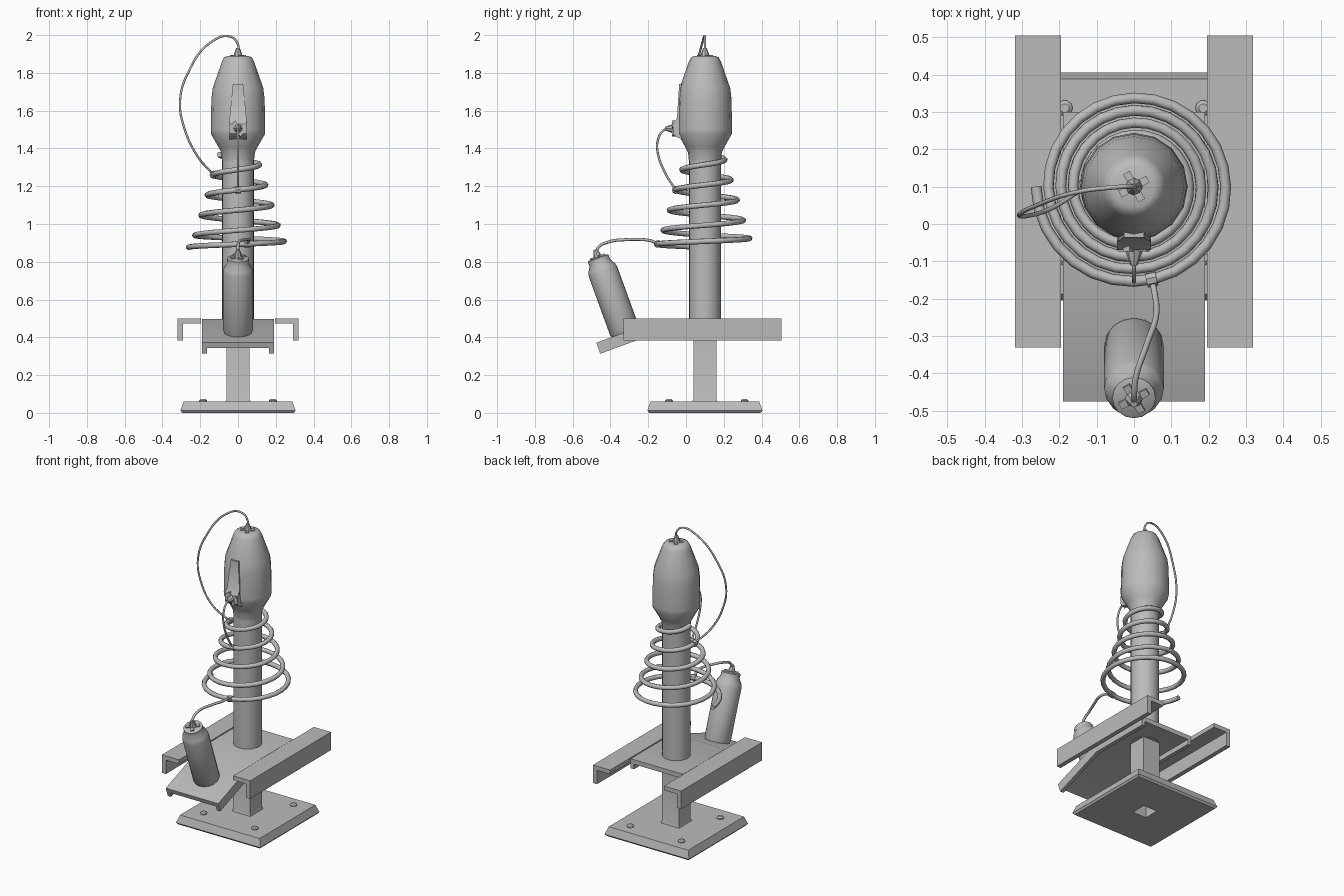
import bpy, bmesh, math
from mathutils import Vector, Matrix

if "Cube" in bpy.data.objects:
    bpy.data.objects.remove(bpy.data.objects["Cube"])

CY = 0.1                       # column axis position in y
TILT = math.radians(20)        # slope of the front tray
grey = bpy.data.materials.new("grey")
grey.diffuse_color = (0.5, 0.5, 0.5, 1)
grey.use_nodes = True
grey.node_tree.nodes["Principled BSDF"].inputs["Base Color"].default_value = grey.diffuse_color


def finish(name, bm, angle=35):
    bmesh.ops.recalc_face_normals(bm, faces=bm.faces)
    me = bpy.data.meshes.new(name)
    bm.to_mesh(me)
    bm.free()
    me.materials.append(grey)
    for p in me.polygons:
        p.use_smooth = True
    me.set_sharp_from_angle(angle=math.radians(angle))
    ob = bpy.data.objects.new(name, me)
    bpy.context.collection.objects.link(ob)
    return ob


def lathe(name, profile, loc, n=16, axis=(0, 0, 1), angle=35):
    """Closed turned part from (radius, height) pairs."""
    bm = bmesh.new()
    rot = Vector((0, 0, 1)).rotation_difference(Vector(axis)).to_matrix()
    rings = []
    for r, h in profile:
        rings.append([bm.verts.new(rot @ Vector((r * math.cos(a), r * math.sin(a), h)) + Vector(loc))
                      for a in (2 * math.pi * i / n for i in range(n))])
    for lo, hi in zip(rings, rings[1:]):
        for i in range(n):
            bm.faces.new((lo[i], lo[(i + 1) % n], hi[(i + 1) % n], hi[i]))
    bm.faces.new(rings[0])
    bm.faces.new(rings[-1])
    return finish(name, bm, angle)


def loft(name, sections):
    """Skin a row of equal-sized cross-sections."""
    bm = bmesh.new()
    rings = [[bm.verts.new(p) for p in s] for s in sections]
    n = len(rings[0])
    for lo, hi in zip(rings, rings[1:]):
        for i in range(n):
            bm.faces.new((lo[i], lo[(i + 1) % n], hi[(i + 1) % n], hi[i]))
    bm.faces.new(rings[0])
    bm.faces.new(rings[-1])
    return finish(name, bm)


def tube(name, points, radius, smooth_path=True):
    """Round wire along a path."""
    cu = bpy.data.curves.new(name + "_path", 'CURVE')
    cu.dimensions = '3D'
    cu.bevel_depth = radius
    cu.bevel_resolution = 2
    cu.use_fill_caps = True
    cu.resolution_u = 6
    sp = cu.splines.new('BEZIER' if smooth_path else 'POLY')
    pts = sp.bezier_points if smooth_path else sp.points
    pts.add(len(points) - 1)
    for p, co in zip(pts, points):
        if smooth_path:
            p.co = co
            p.handle_left_type = p.handle_right_type = 'AUTO'
        else:
            p.co = (*co, 1)
    tmp = bpy.data.objects.new(name + "_path", cu)
    bpy.context.collection.objects.link(tmp)
    me = bpy.data.meshes.new_from_object(tmp.evaluated_get(bpy.context.evaluated_depsgraph_get()))
    bpy.data.objects.remove(tmp)
    bm = bmesh.new()
    bm.from_mesh(me)
    finish(name, bm, 60)


def connector(name, loc, axis):
    """Cable gland with a small cross of pins."""
    lathe(name + "_gland", [(0.025, -0.01), (0.022, 0.01), (0.009, 0.045)], loc, 8, axis)
    rot = Vector((0, 0, 1)).rotation_difference(Vector(axis)).to_matrix().to_4x4()
    bm = bmesh.new()
    for a in (0.5, 0.5 + math.pi / 2):
        m = Matrix.Translation(loc) @ rot @ Matrix.Rotation(a, 4, 'Z') @ Matrix.Diagonal((0.085, 0.02, 0.016, 1))
        bmesh.ops.create_cube(bm, size=1, matrix=m)
    finish(name + "_pins", bm)


# Base plate with chamfered rim and a square hole under the post
def square(h, z):
    return [(sx * h, CY + sy * h, z) for sx, sy in ((-1, -1), (1, -1), (1, 1), (-1, 1))]


bm = bmesh.new()
rings = [[bm.verts.new(p) for p in square(h, z)] for h, z in
         ((0.05, 0.0), (0.295, 0.0), (0.305, 0.012), (0.288, 0.06), (0.05, 0.06))]
for a, b in zip(rings, rings[1:] + rings[:1]):
    for i in range(4):
        bm.faces.new((a[i], a[(i + 1) % 4], b[(i + 1) % 4], b[i]))
finish("base_plate", bm, 20)
for sx in (-1, 1):
    for y in (-0.09, 0.31):
        lathe("base_bolt", [(0.021, 0.05), (0.021, 0.066), (0.012, 0.074)], (sx * 0.185, y, 0), 10)

# Hollow square post
bm = bmesh.new()
rings = [[bm.verts.new(p) for p in square(h, z)] for h, z in
         ((0.05, 0.02), (0.068, 0.055), (0.061, 0.075), (0.061, 0.47), (0.05, 0.47))]
for a, b in zip(rings, rings[1:] + rings[:1]):
    for i in range(4):
        bm.faces.new((a[i], a[(i + 1) % 4], b[(i + 1) % 4], b[i]))
finish("square_post", bm)

# Bent platform: channel section swept along flat deck and sloping tray
W, T, LIP, IN = 0.19, 0.03, 0.062, 0.165
section = [(-W, 0), (W, 0), (W, -LIP), (IN, -LIP), (IN, -T), (-IN, -T), (-IN, -LIP), (-W, -LIP)]


def tray_section(y, z, tilt):
    return [(x, y - d * math.sin(tilt), z + d * math.cos(tilt)) for x, d in section]


BEND = -0.13
run = 0.345
loft("platform", [tray_section(0.3, 0.497, 0), tray_section(BEND, 0.497, TILT / 2),
                  tray_section(BEND - run, 0.497 - run * math.tan(TILT), TILT)])

# Angle-iron side rails
for s, name in ((1, "right_rail"), (-1, "left_rail")):
    prof = [(0.195, 0.5), (0.319, 0.5), (0.319, 0.382), (0.29, 0.382), (0.29, 0.472), (0.195, 0.472)]
    loft(name, [[(s * x, y, z) for x, z in prof] for y in (-0.33, 0.505)])

# Round column and head
lathe("column", [(0.084, 0.465), (0.084, 1.4)], (0, CY, 0), 24)
lathe("head", [(0.084, 1.33), (0.09, 1.38), (0.105, 1.41), (0.142, 1.475), (0.144, 1.5), (0.141, 1.66),
               (0.134, 1.72), (0.085, 1.86), (0.073, 1.882), (0.055, 1.89)], (0, CY, 0), 16, angle=50)
boss = [(0.0, 1.44), (-0.055, 1.462), (-0.07, 1.48), (-0.07, 1.53), (-0.048, 1.56), (-0.036, 1.74), (0.0, 1.74)]
loft("head_boss", [[(x * (0.6 if z > 1.6 else 1), y, z) for y, z in boss] for x in (-0.045, 0.045)])
connector("head_top", (0, CY, 1.888), (0, 0, 1))
connector("head_front", (0, -0.066, 1.505), (0, -1, 0))


# Conical coil, wide at the bottom
def coil(t):
    a = math.pi + 2 * math.pi * t
    r = 0.262 - 0.033 * t
    z = 0.877 + 0.063 * t if t < 1 else 0.94 + 0.107 * (t - 1)
    return Vector((r * math.cos(a), CY + r * math.sin(a), z))


tube("coil", [coil(i / 28) for i in range(28 * 5 + 1)], 0.0145, False)
for t in (0.28, 3.25, 4.0):
    d = (coil(t + 0.01) - coil(t - 0.01)).normalized()
    lathe("coil_clamp", [(0.02, -0.014), (0.02, 0.014)], coil(t), 8, d)

# Tilted canister on the tray
axis = Vector((0, -math.sin(TILT), math.cos(TILT)))
foot = Vector((0, -0.323, 0.428))
lathe("canister", [(0.07, -0.01), (0.08, 0.012), (0.08, 0.34), (0.075, 0.36), (0.058, 0.39),
                   (0.058, 0.416), (0.05, 0.42)], foot, 16, axis)
connector("canister_top", foot + axis * 0.42, axis)

# Cables
tube("canister_cable", [foot + axis * 0.44, (0, -0.465, 0.875), (0.005, -0.41, 0.905), (0.035, -0.32, 0.917),
                        (0.06, -0.24, 0.918), (0.056, -0.19, 0.912), coil(0.28)], 0.008)
tube("top_cable", [(0, CY, 1.91), (0, CY, 1.95), (-0.04, 0.099, 1.992), (-0.14, 0.088, 1.965),
                   (-0.265, 0.048, 1.8), (-0.307, 0.025, 1.65), (-0.285, 0.022, 1.51),
                   (-0.215, 0.045, 1.36), coil(4.0)], 0.006)
tube("front_cable", [(0, -0.08, 1.505), (0, -0.12, 1.495), (0, -0.15, 1.44), (0, -0.148, 1.37),
                     (0, -0.11, 1.27), coil(3.25)], 0.006)
